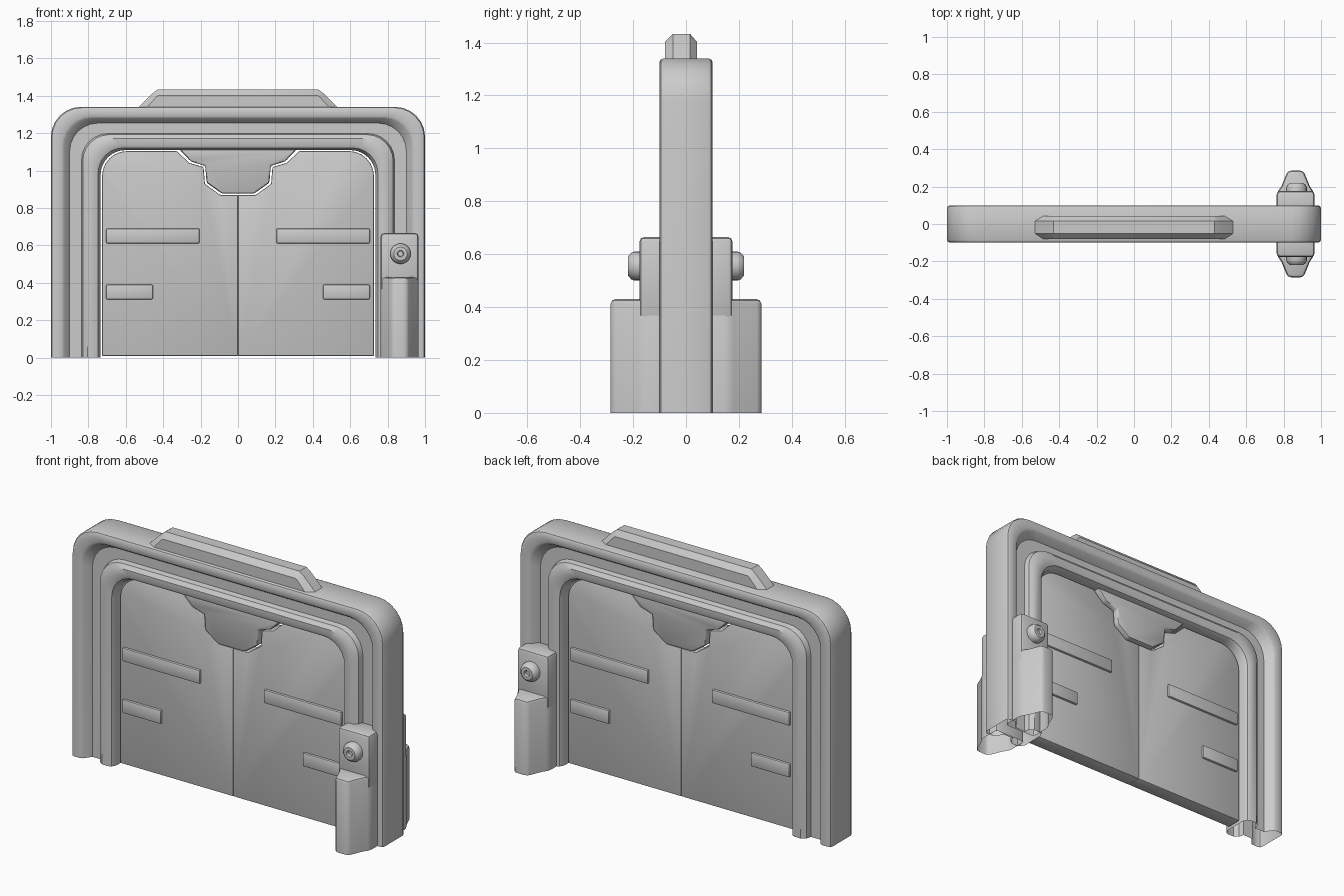
import bpy, bmesh
from math import sin, cos, pi, radians

if "Cube" in bpy.data.objects:
    bpy.data.objects.remove(bpy.data.objects["Cube"])


def finish(name, bm, bevel=0.0, mirror=""):
    """Bevel the hard edges, shade, and mirror across the named axes."""
    bmesh.ops.recalc_face_normals(bm, faces=bm.faces)
    if bevel:
        hard = [e for e in bm.edges if len(e.link_faces) == 2 and e.calc_face_angle(0) > radians(28)]
        bmesh.ops.bevel(bm, geom=hard, offset=bevel, segments=2, profile=0.5,
                        affect='EDGES', clamp_overlap=True)
    me = bpy.data.meshes.new(name)
    bm.to_mesh(me)
    bm.free()
    ob = bpy.data.objects.new(name, me)
    bpy.context.collection.objects.link(ob)
    bpy.ops.object.select_all(action='DESELECT')
    ob.select_set(True)
    bpy.context.view_layer.objects.active = ob
    bpy.ops.object.shade_smooth_by_angle(angle=radians(35))
    if mirror:
        m = ob.modifiers.new("Mirror", 'MIRROR')
        m.use_axis = ['x' in mirror, 'y' in mirror, False]
        m.use_mirror_merge = False
    return ob


def loft(name, loops, wrap=True, ring=False, caps=(), **kw):
    """Skin point loops; wrap closes each loop, ring joins last loop to first."""
    bm = bmesh.new()
    rows = [[bm.verts.new(p) for p in lp] for lp in loops]
    n = len(rows[0])
    for i in range(len(rows) if ring else len(rows) - 1):
        a, b = rows[i], rows[(i + 1) % len(rows)]
        for j in range(n if wrap else n - 1):
            k = (j + 1) % n
            bm.faces.new((a[j], a[k], b[k], b[j]))
    for c in caps:
        bm.faces.new(rows[c])
    return finish(name, bm, **kw)


def slab(name, pts, y0, y1, **kw):
    """Front-view outline extruded in depth."""
    return loft(name, [[(x, y, z) for x, z in pts] for y in (y0, y1)], caps=(0, 1), **kw)


def rect(x0, x1, z0, z1):
    return [(x0, z0), (x1, z0), (x1, z1), (x0, z1)]


def half_arch(hw, top, r, z0=0.0, steps=6):
    """Left post and rounded top-left corner."""
    arc = [(-hw + r - r * cos(t), top - r + r * sin(t))
           for t in (pi / 2 * i / steps for i in range(steps + 1))]
    return [(-hw, z0)] + arc


def flip(pts):
    return pts + [(-x, z) for x, z in reversed(pts)]


# Frame: moulded section (distance inward, depth) swept round the arch
front = [(0, .085), (.005, .095), (.015, .1), (.058, .1), (.07, .093), (.1, .05),
         (.163, .05), (.17, .08), (.195, .098), (.235, .098), (.252, .09), (.265, .065)]
section = [(d, -y) for d, y in front] + [(d, y) for d, y in reversed(front)]
loft("door_frame",
     [[(x, y, z) for x, z in flip(half_arch(1 - d, 1.34 - .87 * d, .16 - .1 * d))]
      for d, y in section], wrap=False, ring=True)

# Central lock plate hanging from the top of the opening
lock = [(-.315, 1.115), (-.252, 1.048), (-.175, 1.025), (-.168, .935), (-.085, .876)]
slab("lock_plate", flip(lock), -.065, .065, bevel=.012)

# Pair of sliding doors, cut away round the lock plate
cut = [(x - .009, z - .007) for x, z in lock]
cut[0] = (-.328, 1.104)
slab("door_panel", half_arch(.727, 1.104, .135, .008) + cut + [(0, .869), (0, .008)],
     -.045, .045, bevel=.006, mirror="x")

# Raised bars on both faces of both doors
for label, x1, z0 in (("upper", -.205, .61), ("lower", -.455, .31)):
    slab(label + "_door_bar", rect(-.705, x1, z0, z0 + .08), -.06, -.04, bevel=.008, mirror="xy")

# Chamfered cap on top of the frame
outer = flip([(-.54, 1.33), (-.46, 1.41), (-.43, 1.433)])
inner = flip([(-.495, 1.33), (-.435, 1.395), (-.425, 1.402)])
loft("top_cap", [[(x, y, z) for x, z in o] for o, y in
                 ((inner, -.08), (outer, -.05), (outer, .015), (inner, .042))], caps=(0, 3))

# Control housing on the right post, both faces
slab("control_box", rect(.763, .965, .35, .665), -.176, -.04, bevel=.018, mirror="y")
plan = [(.763, -.04), (.763, -.165), (.787, -.2), (.822, -.285),
        (.906, -.285), (.941, -.2), (.965, -.165), (.965, -.04)]
loft("control_base", [[(x, y, z) for x, y in plan] for z in (0, .43)], caps=(1,),
     bevel=.018, mirror="y")

# Round button with a small centre hole
rings = [(.055, -.165), (.055, -.195), (.05, -.207), (.036, -.22), (.018, -.22), (.014, -.205)]
loft("button", [[(.869 + r * cos(t), y, .555 + r * sin(t))
                 for t in (2 * pi * i / 20 for i in range(20))] for r, y in rings],
     caps=(5,), mirror="y")
